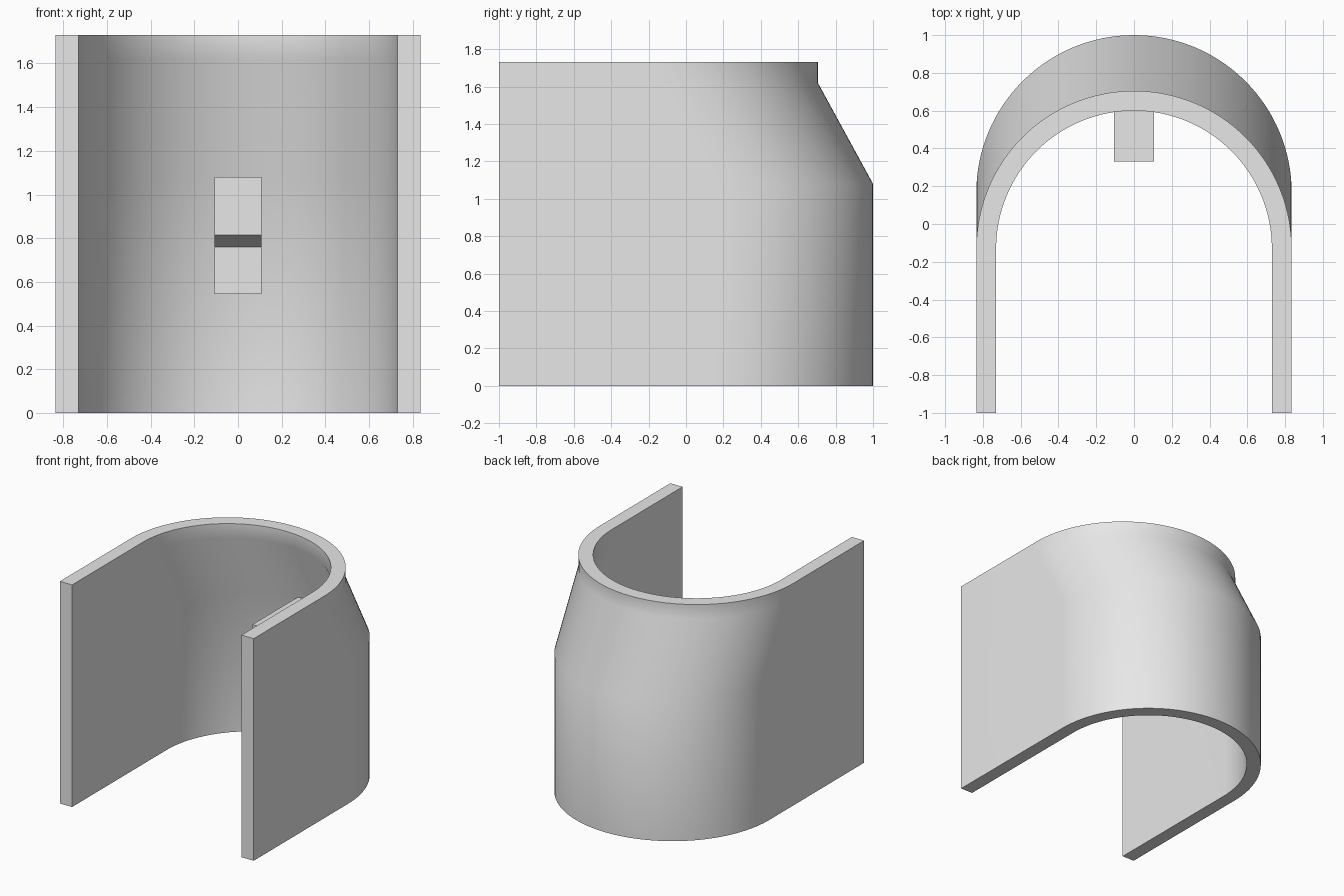
import bpy
import bmesh
from math import cos, sin, pi, radians

if "Cube" in bpy.data.objects:
    bpy.data.objects.remove(bpy.data.objects["Cube"])

grey = bpy.data.materials.new("light grey")
grey.use_nodes = True
colour = (0.8, 0.8, 0.8, 1)
grey.diffuse_color = colour
grey.node_tree.nodes["Principled BSDF"].inputs["Base Color"].default_value = colour

OUTER, INNER, FRONT = 0.835, 0.73, -1.0
STEPS = 64


def add_object(name, bm):
    bmesh.ops.recalc_face_normals(bm, faces=bm.faces)
    mesh = bpy.data.meshes.new(name)
    bm.to_mesh(mesh)
    bm.free()
    mesh.materials.append(grey)
    obj = bpy.data.objects.new(name, mesh)
    bpy.context.collection.objects.link(obj)
    return obj


def u_curve(radius, centre):
    """Straight leg, half circle round the back, straight leg."""
    arc = [(radius * cos(pi * i / STEPS), centre + radius * sin(pi * i / STEPS))
           for i in range(STEPS + 1)]
    return [(radius, FRONT)] + arc + [(-radius, FRONT)]


# U-shaped wall: the rounded back leans forward between two heights
bm = bmesh.new()
levels = [(0, 0.165), (1.08, 0.165), (1.62, -0.13), (1.73, -0.13)]
rings = []
for z, centre in levels:
    outline = u_curve(OUTER, centre) + u_curve(INNER, centre)[::-1]
    rings.append([bm.verts.new((x, y, z)) for x, y in outline])
n = len(rings[0])
for low, high in zip(rings, rings[1:]):
    for i in range(n):
        j = (i + 1) % n
        bm.faces.new((low[i], low[j], high[j], high[i]))
for ring in (rings[0], rings[-1]):
    for i in range(n // 2 - 1):
        bm.faces.new((ring[i], ring[i + 1], ring[n - 2 - i], ring[n - 1 - i]))
wall = add_object("curved_wall", bm)
bpy.ops.object.select_all(action="DESELECT")
wall.select_set(True)
bpy.context.view_layer.objects.active = wall
bpy.ops.object.shade_smooth_by_angle(angle=radians(40))

# Stepped bracket on the inside of the back
bm = bmesh.new()
profile = [(0.93, 1.08), (0.33, 1.08), (0.33, 0.815),
           (0.5, 0.76), (0.5, 0.545), (0.93, 0.545)]
side = bm.faces.new([bm.verts.new((-0.107, y, z)) for y, z in profile])
grown = bmesh.ops.extrude_face_region(bm, geom=[side])
moved = [v for v in grown["geom"] if isinstance(v, bmesh.types.BMVert)]
bmesh.ops.translate(bm, verts=moved, vec=(0.214, 0, 0))
add_object("inner_bracket", bm)
